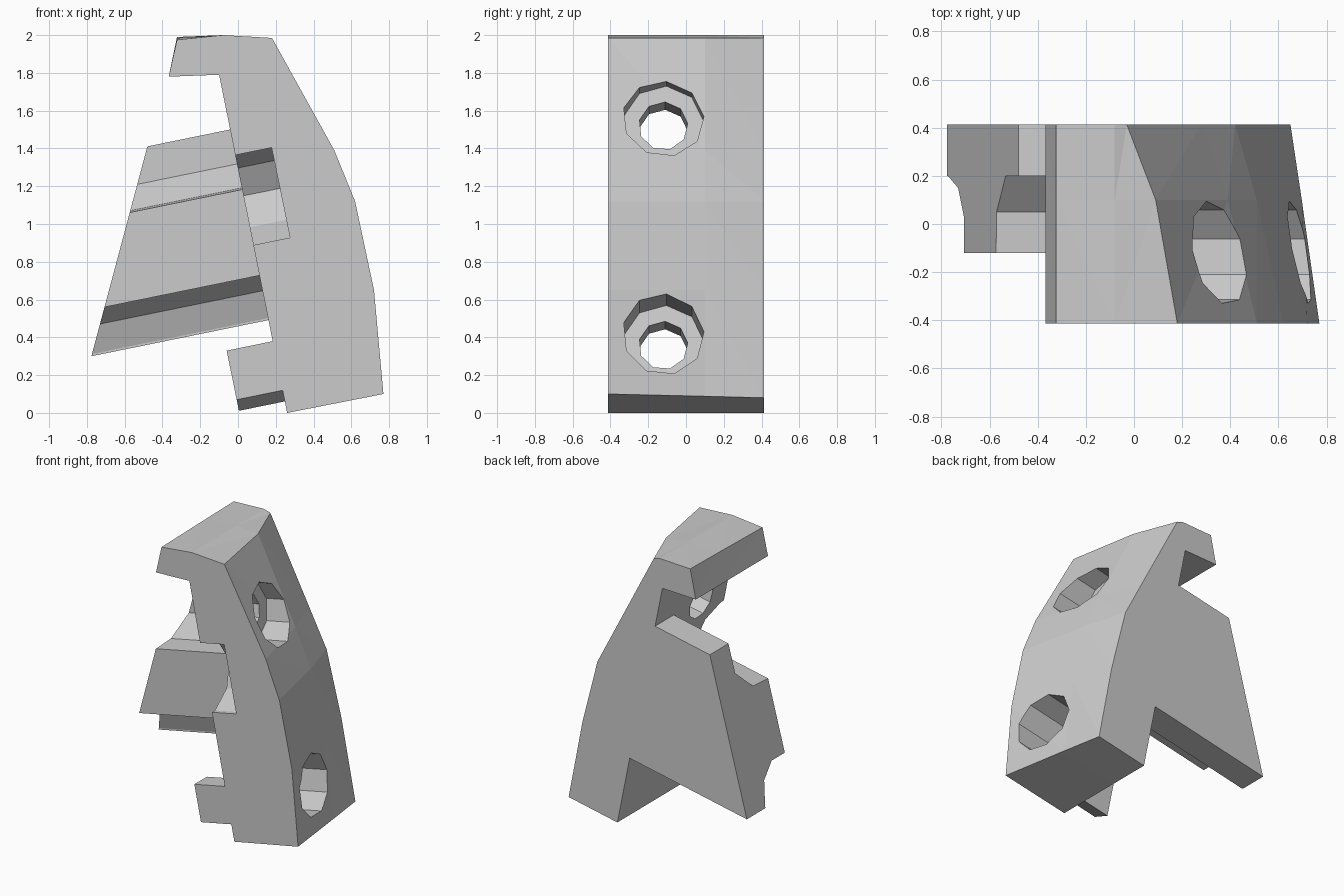
import bpy, bmesh, math

if "Cube" in bpy.data.objects:
    bpy.data.objects.remove(bpy.data.objects["Cube"])

C, S = 0.98, 0.20          # tilt of the bracket axis (u runs out of the body, n runs up it)


def finish(name, bm):
    bmesh.ops.recalc_face_normals(bm, faces=bm.faces)
    mesh = bpy.data.meshes.new(name)
    bm.to_mesh(mesh)
    bm.free()
    ob = bpy.data.objects.new(name, mesh)
    bpy.context.collection.objects.link(ob)
    return ob


def loft(name, rings):
    """Skin closed rings of equal length and cap both ends."""
    bm = bmesh.new()
    vs = [[bm.verts.new(p) for p in ring] for ring in rings]
    k = len(vs[0])
    for a, b in zip(vs, vs[1:]):
        for i in range(k):
            j = (i + 1) % k
            bm.faces.new((a[i], a[j], b[j], b[i]))
    bm.faces.new(vs[0])
    bm.faces.new(vs[-1][::-1])
    bmesh.ops.triangulate(bm, faces=[f for f in bm.faces if len(f.verts) == 4])
    bmesh.ops.dissolve_limit(bm, angle_limit=0.002, verts=bm.verts, edges=bm.edges)
    return finish(name, bm)


def prism(name, section, start, end):
    """Extrude a (y, n) section along u; start may depend on n."""
    def place(u, y, n):
        return (C * u - S * n, y, S * u + C * n)
    return loft(name, [[place(start(n), y, n) for y, n in section],
                       [place(end, y, n) for y, n in section]])


def circle(y, n, r, sides=9):
    return [(y + r * math.cos(math.tau * i / sides + 0.1),
             n + r * math.sin(math.tau * i / sides + 0.1)) for i in range(sides)]


def cut(target, cutter):
    cutter.hide_render = True
    mod = target.modifiers.new("cut", 'BOOLEAN')
    mod.operation, mod.solver, mod.object = 'DIFFERENCE', 'EXACT', cutter
    bpy.context.view_layer.objects.active = target
    bpy.ops.object.modifier_apply(modifier=mod.name)
    bpy.data.objects.remove(cutter)


# Body: hooked profile whose curved outer side narrows towards the back
inner = [(0.26, 0.0), (-0.10, 1.79), (-0.367, 1.78)]
outer_z = [1.985, 1.39, 1.12, 0.65]
outer = [(-0.413, (0.18, 0.51, 0.62, 0.72), (0.77, 0.10), 1.975),
         (0.10, (0.09, 0.39, 0.51, 0.61), (0.697, 0.088), 1.985),
         (0.413, (-0.03, 0.28, 0.42, 0.54), (0.65, 0.08), 1.99)]
rings = []
for y, xs, foot, hook_z in outer:
    pts = inner + [(-0.323, hook_z), (-0.08, 2.0)] + list(zip(xs, outer_z)) + [foot]
    rings.append([(x, y, z) for x, z in pts])
body = loft("body", rings)

# Two counterbored screw holes
for n in (1.455, 0.27):
    cut(body, prism("counterbore", circle(-0.12, n, 0.216), lambda _: 0.465, 1.3))
    cut(body, prism("screw_hole", circle(-0.12, n, 0.13), lambda _: 0.1, 0.6))

# Rounded pocket in the front inner edge
pocket = [(-0.6, 1.34), (-0.38, 1.34), (-0.22, 1.27), (-0.14, 1.12),
          (-0.22, 0.95), (-0.38, 0.854), (-0.6, 0.854)]
cut(body, prism("pocket", pocket, lambda _: 0.1, 0.455))

# Side arm: back plate with a stepped rib, end cut at a slant
arm = [(0.413, 1.478), (0.2, 1.478), (0.2, 1.292), (0.05, 1.163), (-0.12, 1.154),
       (-0.12, 0.69), (0.03, 0.69), (0.15, 0.607), (0.2, 0.46), (0.2, 0.449), (0.413, 0.449)]
prism("side_arm", arm, lambda n: -0.188 - 0.498 * (1.478 - n), 0.26)

# Small locating tab at the lower front
tab = [(-0.413, 0.335), (-0.27, 0.335), (-0.27, 0.01), (-0.413, 0.07)]
prism("lower_tab", tab, lambda _: 0.007, 0.26)
